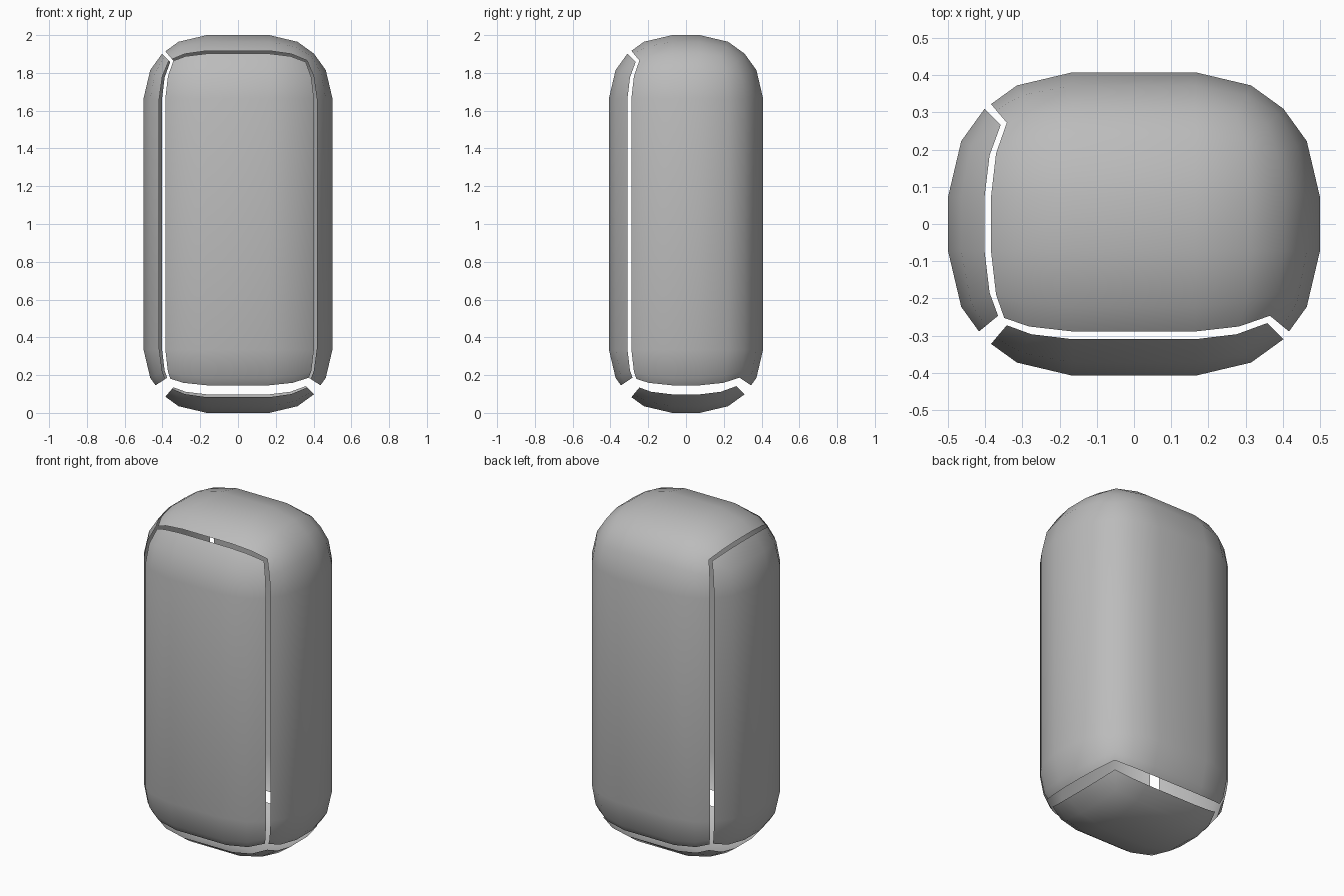
import bpy
import bmesh
from mathutils import Vector

cube = bpy.data.objects.get("Cube")
if cube:
    bpy.data.objects.remove(cube, do_unlink=True)

HALF = Vector((0.5, 0.408, 1.0))
RADIUS = 0.335
CORE = HALF - Vector((RADIUS,) * 3)
CENTRE = Vector((0, 0, 1))

# Grid steps across one side: (side of the flat core, offset into the rounding)
STEPS = [(-1, -1), (-1, -0.5), (-1, 0), (1, 0), (1, 0.5), (1, 1)]

# How far panels are cut back beside each loose lid: (axis, direction) -> share of edge row
GAPS = {(0, -1): 0.2, (1, -1): 0.24, (2, -1): 0.55}

grey = bpy.data.materials.new("plain_grey")
grey.use_nodes = True
colour = (0.5, 0.5, 0.5, 1)
grey.diffuse_color = colour
grey.node_tree.nodes["Principled BSDF"].inputs["Base Color"].default_value = colour


def side_grid(axis, sign):
    """Points of one side of the rounded box."""
    u, v = (axis + 1) % 3, (axis + 2) % 3
    grid = []
    for su, du in STEPS:
        row = []
        for sv, dv in STEPS:
            core, out = Vector(), Vector()
            core[axis], core[u], core[v] = sign * CORE[axis], su * CORE[u], sv * CORE[v]
            out[axis], out[u], out[v] = sign, du, dv
            row.append(CENTRE + core + out.normalized() * RADIUS)
        grid.append(row)
    return grid, u, v


def trim(grid, amounts):
    """Slide the first and last rows inward."""
    for edge, inner, amount in ((0, 1, amounts[0]), (-1, -2, amounts[1])):
        grid[edge] = [p.lerp(q, amount) for p, q in zip(grid[edge], grid[inner])]
    return grid


def add_panel(name, sides):
    bm = bmesh.new()
    for axis, sign in sides:
        grid, u, v = side_grid(axis, sign)

        # A lid keeps its own edge; its neighbour is cut back
        def cut(a):
            return [GAPS.get((a, s), 0) for s in (-1, 1)]

        grid = trim(grid, cut(u))
        grid = [list(col) for col in zip(*trim([list(r) for r in zip(*grid)], cut(v)))]
        verts = [[bm.verts.new(p) for p in row] for row in grid]
        for i in range(len(STEPS) - 1):
            for j in range(len(STEPS) - 1):
                face = bm.faces.new((verts[i][j], verts[i + 1][j],
                                     verts[i + 1][j + 1], verts[i][j + 1]))
                face.smooth = True
                face.normal_update()
                if face.normal.dot(face.calc_center_median() - CENTRE) < 0:
                    face.normal_flip()
    bmesh.ops.remove_doubles(bm, verts=bm.verts[:], dist=0.0005)
    mesh = bpy.data.meshes.new(name)
    bm.to_mesh(mesh)
    bm.free()
    mesh.materials.append(grey)
    bpy.context.collection.objects.link(bpy.data.objects.new(name, mesh))


# Joined top, back and left sides, then the three loose lids
add_panel("main_shell", [(2, 1), (1, 1), (0, 1)])
add_panel("front_lid", [(1, -1)])
add_panel("right_lid", [(0, -1)])
add_panel("bottom_lid", [(2, -1)])
